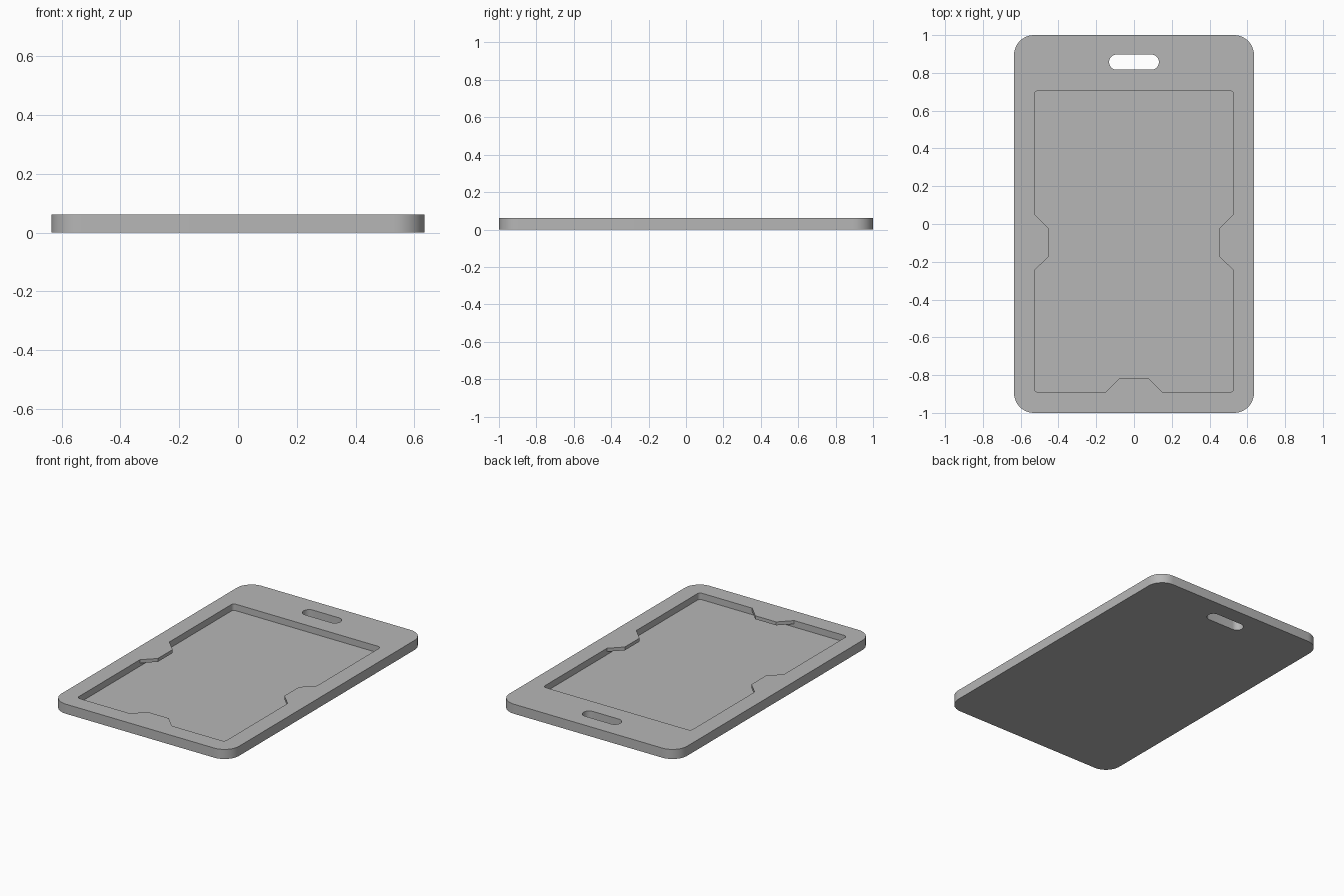
import bpy
import bmesh
from math import cos, sin, pi, radians

cube = bpy.data.objects.get("Cube")
if cube:
    bpy.data.objects.remove(cube, do_unlink=True)

THICK = 0.062
FLOOR = 0.02      # height of the pocket floor
LIP_BASE = 0.04   # underside of the retaining lips
GREY = (0.47, 0.47, 0.47, 1)

plastic = bpy.data.materials.new("grey plastic")
plastic.use_nodes = True
plastic.diffuse_color = GREY
plastic.node_tree.nodes["Principled BSDF"].inputs["Base Color"].default_value = GREY


def rounded_rect(x0, x1, y0, y1, r, steps):
    """Counter-clockwise outline with arcs at the corners."""
    centres = [(x1 - r, y1 - r), (x0 + r, y1 - r), (x0 + r, y0 + r), (x1 - r, y0 + r)]
    return [(cx + r * cos((q + i / steps) * pi / 2), cy + r * sin((q + i / steps) * pi / 2))
            for q, (cx, cy) in enumerate(centres) for i in range(steps + 1)]


def prism(name, outline, z0, z1):
    bm = bmesh.new()
    base = bm.faces.new([bm.verts.new((x, y, z0)) for x, y in outline])
    top = bmesh.ops.extrude_face_region(bm, geom=[base])["geom"]
    bmesh.ops.translate(bm, vec=(0, 0, z1 - z0),
                        verts=[v for v in top if isinstance(v, bmesh.types.BMVert)])
    bmesh.ops.remove_doubles(bm, verts=bm.verts, dist=1e-5)
    bmesh.ops.recalc_face_normals(bm, faces=bm.faces)
    mesh = bpy.data.meshes.new(name)
    bm.to_mesh(mesh)
    bm.free()
    mesh.materials.append(plastic)
    obj = bpy.data.objects.new(name, mesh)
    bpy.context.collection.objects.link(obj)
    return obj


def combine(target, tool, operation):
    bpy.context.view_layer.objects.active = target
    mod = target.modifiers.new(tool.name, "BOOLEAN")
    mod.operation = operation
    mod.solver = "EXACT"
    mod.object = tool
    bpy.ops.object.modifier_apply(modifier=mod.name)
    bpy.data.objects.remove(tool, do_unlink=True)


def lip_outline(place):
    """Tapered tab; u runs along the wall, v out of it, rooted inside the wall."""
    points = [(-0.15, -0.03), (0.15, -0.03), (0.15, 0), (0.075, 0.076), (-0.075, 0.076), (-0.15, 0)]
    return [place(u, v) for u, v in points]


# Plate with card pocket and strap slot
holder = prism("badge_holder", rounded_rect(-0.635, 0.635, -1, 1, 0.105, 12), 0, THICK)
pocket = prism("pocket_cutter", rounded_rect(-0.528, 0.528, -0.89, 0.705, 0.02, 5), FLOOR, 0.2)
combine(holder, pocket, "DIFFERENCE")
slot = prism("slot_cutter", rounded_rect(-0.132, 0.132, 0.817, 0.897, 0.0399, 10), -0.1, 0.2)
combine(holder, slot, "DIFFERENCE")

# Retaining lips on both sides and the bottom edge
lips = {
    "left_lip": lambda u, v: (0.528 - v, -0.097 + u),
    "right_lip": lambda u, v: (-0.528 + v, -0.097 + u),
    "bottom_lip": lambda u, v: (u, -0.89 + v),
}
for name, place in lips.items():
    combine(holder, prism(name, lip_outline(place), LIP_BASE, THICK), "UNION")

# Smooth the rounded corners, keep the rims crisp
bpy.ops.object.select_all(action="DESELECT")
holder.select_set(True)
bpy.context.view_layer.objects.active = holder
bpy.ops.object.shade_smooth_by_angle(angle=radians(30))
